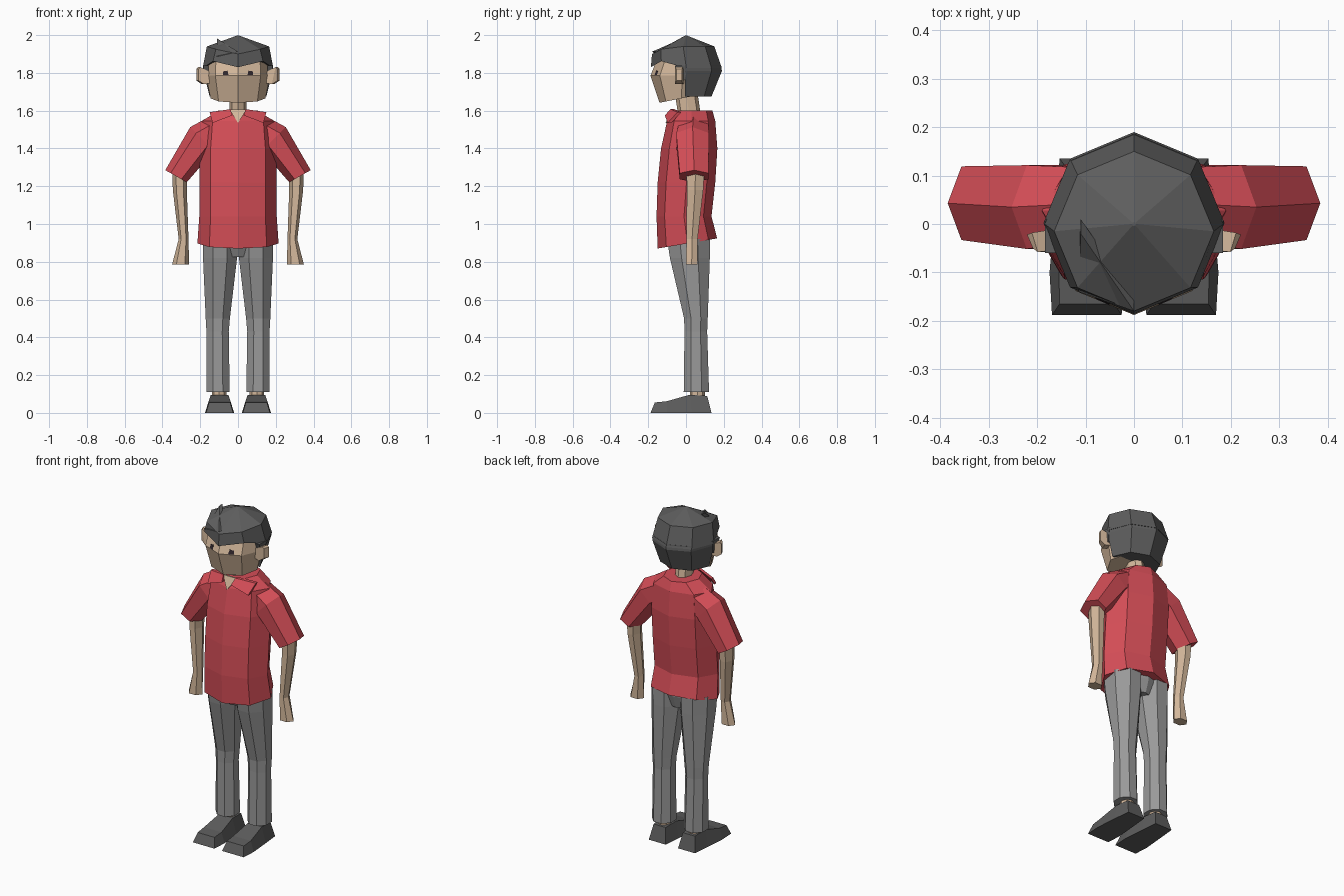
import bpy, bmesh, math
from mathutils import Vector as V


def material(name, rgb):
    m = bpy.data.materials.new(name)
    m.diffuse_color = (*rgb, 1)
    return m


SKIN = material("skin", (0.66, 0.48, 0.33))
RED = material("red cloth", (0.66, 0.075, 0.095))
GREY = material("grey trousers", (0.32, 0.32, 0.32))
DARK = material("dark grey hair and shoes", (0.11, 0.11, 0.11))
BLACK = material("eye black", (0.03, 0.02, 0.025))


def ngon(c, u, v, n=8, flat=False):
    """Ring around c spanned by half-axes u and v; flat puts sides on the axes."""
    c, u, v = V(c), V(u), V(v)
    off = math.pi / n if flat else 0
    s = 1 / math.cos(off)
    ang = [2 * math.pi * i / n + off for i in range(n)]
    return [c + (u * math.cos(a) + v * math.sin(a)) * s for a in ang]


def ring(z, hx, yf, yb, tilt=0, cx=0, flat=False):
    """Horizontal octagon from front yf to back yb."""
    ym, hy = (yf + yb) / 2, (yb - yf) / 2
    return ngon((cx, ym, z), (hx, 0, 0), (0, hy, hy * tilt), 8, flat)


def loft(name, rings, mat, side=1):
    """Closed skin over rings of equal count; side=-1 mirrors in x."""
    bm = bmesh.new()
    loops = [[bm.verts.new((p[0] * side, p[1], p[2])) for p in r] for r in rings]
    n = len(loops[0])
    for a, b in zip(loops, loops[1:]):
        for i in range(n):
            j = (i + 1) % n
            bm.faces.new((a[i], a[j], b[j], b[i]))
    bm.faces.new(loops[0])
    bm.faces.new(loops[-1])
    bmesh.ops.remove_doubles(bm, verts=bm.verts, dist=1e-5)
    bmesh.ops.recalc_face_normals(bm, faces=bm.faces)
    me = bpy.data.meshes.new(name)
    bm.to_mesh(me)
    bm.free()
    me.materials.append(mat)
    ob = bpy.data.objects.new(name, me)
    bpy.context.collection.objects.link(ob)
    return ob


def plate(name, pts, depth, mat, side=1):
    """Thin panel: outline pts pushed back by depth in y."""
    loft(name, [pts, [(x, y + depth, z) for x, y, z in pts]], mat, side)


# Head and neck
loft("head", [ring(1.665, 0.145, -0.14, 0.09, 0.2),
              ring(1.785, 0.17, -0.188, 0.15),
              ring(1.87, 0.165, -0.155, 0.15)], SKIN)
loft("neck", [ring(1.52, 0.06, -0.06, 0.09), ring(1.6, 0.045, -0.045, 0.075),
              ring(1.70, 0.045, -0.06, 0.06)], SKIN)

# Hair: faceted crown with a pointed fringe, and the fuller back half
def crown(z, zf, hx, yf, yb):
    r = ring(z, hx, yf, yb)
    for p in r:
        if p.y < -0.05:
            p.z = zf[0] if abs(p.x) < 0.01 else zf[1]
    return r


loft("hair_crown", [crown(1.825, (1.83, 1.862), 0.187, -0.186, 0.19),
                    crown(1.94, (1.9, 1.925), 0.165, -0.18, 0.15),
                    ring(1.998, 0.004, -0.004, 0.004)], DARK)


def half(z, hx, yb, y0=-0.005):
    return [V((hx, y0, z)), V((0.7 * hx, 0.71 * yb, z)), V((0, yb, z)),
            V((-0.7 * hx, 0.71 * yb, z)), V((-hx, y0, z))]


loft("hair_back", [half(1.675, 0.15, 0.135), half(1.81, 0.184, 0.19),
                   half(1.84, 0.184, 0.186)], DARK)
plate("hair_lock", [(-0.11, -0.02, 1.982), (0.0, -0.18, 1.912), (-0.115, -0.14, 1.885)],
      0.03, DARK)

# Shirt body
loft("shirt", [ring(0.897, 0.215, -0.15, 0.165, 0.17),
               ring(1.04, 0.205, -0.156, 0.135),
               ring(1.22, 0.205, -0.15, 0.155),
               ring(1.40, 0.205, -0.132, 0.166),
               ring(1.545, 0.19, -0.1, 0.155),
               ring(1.6, 0.105, -0.08, 0.14)], RED)
plate("open_neck", [(-0.045, -0.078, 1.605), (0.045, -0.078, 1.605), (0, -0.108, 1.535)],
      0.009, SKIN)

# Hips
loft("trouser_hips", [ring(0.825, 0.13, -0.06, 0.1),
                      ring(0.9, 0.18, -0.1, 0.125),
                      ring(1.0, 0.18, -0.1, 0.125)], GREY)

for side, tag in ((1, "left"), (-1, "right")):
    # Collar flap
    plate("collar_" + tag, [(0.04, -0.082, 1.608), (0.15, -0.045, 1.592),
                            (0.135, -0.097, 1.535), (0.03, -0.112, 1.575)],
          0.02, RED, side)

    # Sleeve: six-sided tube flaring from the shoulder
    sleeve = [((0.12, 0.04, 1.49), (0.034, 0, 0.077), 0.09),
              ((0.19, 0.035, 1.45), (0.063, 0, 0.063), 0.1),
              ((0.328, 0.043, 1.253), (0.057, 0, 0.032), 0.088)]
    loft("sleeve_" + tag, [ngon(c, u, (0, w, 0), 6) for c, u, w in sleeve], RED, side)

    # Arm and hand stub
    arm = [(0.308, 0.05, 1.28, 0.04, 0.054), (0.308, 0.048, 1.18, 0.037, 0.05),
           (0.288, 0.032, 0.92, 0.026, 0.034), (0.304, 0.03, 0.785, 0.045, 0.036)]
    loft("arm_" + tag, [ngon((x, y, z), (a, 0, 0), (0, b, 0), 6)
                        for x, y, z, a, b in arm], SKIN, side)

    # Ear: outward-flaring wedge
    loft("ear_" + tag, [ngon((0.15, -0.03, 1.775), (0, 0.022, 0), (0, 0, 0.03), 4, True),
                        ngon((0.195, -0.038, 1.785), (0.006, 0.02, 0), (0.01, 0, 0.045), 4, True),
                        ngon((0.215, -0.036, 1.79), (0.006, 0.014, 0), (0, 0, 0.03), 4, True)],
         SKIN, side)

    # Sideburn
    loft("sideburn_" + tag, [ngon((0.168, -0.02, 1.76), (0.01, 0, 0), (0, 0.012, 0), 4, True),
                             ngon((0.17, -0.025, 1.84), (0.014, 0, 0), (0, 0.035, 0), 4, True)],
         DARK, side)

    # Eye plate following the cheek plane
    plate("eye_" + tag, [(0.05, -0.168, 1.785), (0.08, -0.154, 1.788),
                         (0.078, -0.148, 1.808), (0.055, -0.158, 1.812)],
          0.009, BLACK, side)

    # Trouser leg
    leg = [(0.92, 0.095, 0.092, -0.1, 0.128), (0.82, 0.095, 0.09, -0.085, 0.126),
           (0.5, 0.107, 0.064, -0.01, 0.115), (0.43, 0.108, 0.059, -0.008, 0.112),
           (0.11, 0.106, 0.062, -0.012, 0.122)]
    loft("trouser_leg_" + tag, [ring(z, hx, yf, yb, 0, cx, True)
                                for z, cx, hx, yf, yb in leg], GREY, side)

    # Ankle
    loft("ankle_" + tag, [ring(0.07, 0.038, 0.02, 0.1, 0, 0.1),
                          ring(0.15, 0.038, 0.02, 0.1, 0, 0.1)], SKIN, side)

    # Shoe: trapezoid sections along y (base y, base half, top y, top half, top z)
    shoe = [(-0.188, 0.072, -0.165, 0.056, 0.055), (-0.1, 0.077, -0.1, 0.058, 0.062),
            (0.03, 0.066, 0.02, 0.046, 0.096), (0.135, 0.056, 0.112, 0.04, 0.09)]
    loft("shoe_" + tag, [[(0.0975 - b, yb, 0), (0.0975 + b, yb, 0),
                          (0.0975 + t, yt, z), (0.0975 - t, yt, z)]
                         for yb, b, yt, t, z in shoe], DARK, side)
